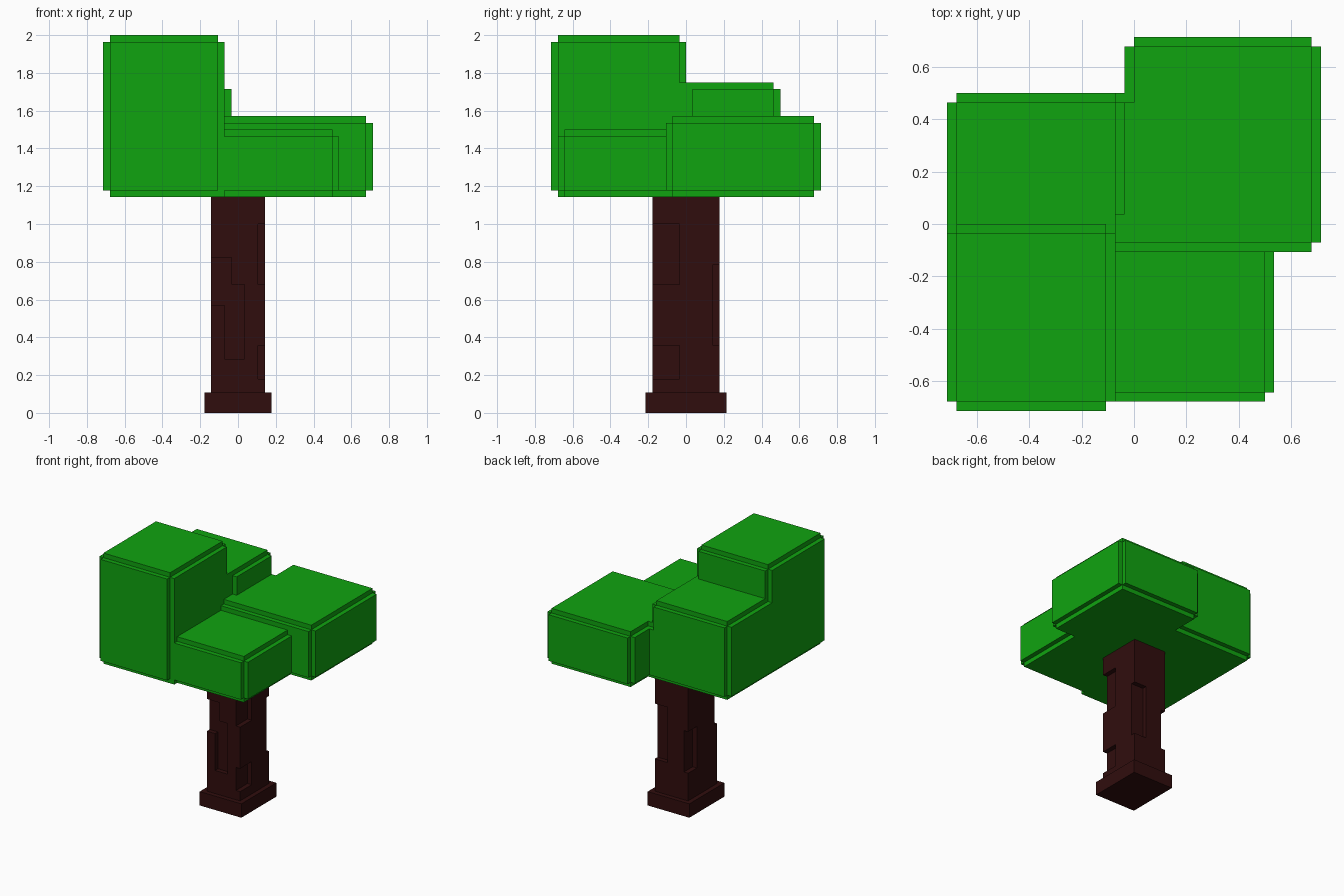
import bpy, bmesh, math

if "Cube" in bpy.data.objects:
    bpy.data.objects.remove(bpy.data.objects["Cube"])

U = 1 / 28  # size of one voxel


def box(x0, x1, y0, y1, z0, z1):
    return {(x, y, z) for x in range(x0, x1) for y in range(y0, y1) for z in range(z0, z1)}


def notched(x0, x1, y0, y1, z0, z1):
    """Block with a one-voxel step cut along every edge."""
    return (box(x0, x1, y0 + 1, y1 - 1, z0 + 1, z1 - 1)
            | box(x0 + 1, x1 - 1, y0, y1, z0 + 1, z1 - 1)
            | box(x0 + 1, x1 - 1, y0 + 1, y1 - 1, z0, z1))


def voxel_object(name, cells, color):
    """Skin the exposed voxel sides and merge coplanar faces."""
    bm = bmesh.new()
    verts = {}

    def vert(p):
        if p not in verts:
            verts[p] = bm.verts.new([c * U for c in p])
        return verts[p]

    for cell in cells:
        for axis in range(3):
            for side in (0, 1):
                near = list(cell)
                near[axis] += 2 * side - 1
                if tuple(near) in cells:
                    continue
                u, v = (axis + 1) % 3, (axis + 2) % 3
                corners = []
                for a, b in ((0, 0), (1, 0), (1, 1), (0, 1)):
                    p = list(cell)
                    p[axis] += side
                    p[u] += a
                    p[v] += b
                    corners.append(vert(tuple(p)))
                bm.faces.new(corners if side else corners[::-1])
    bmesh.ops.dissolve_limit(bm, angle_limit=math.radians(1),
                             verts=bm.verts[:], edges=bm.edges[:])
    mesh = bpy.data.meshes.new(name)
    bm.to_mesh(mesh)
    bm.free()
    mat = bpy.data.materials.new(name + "_color")
    mat.diffuse_color = color
    mat.use_nodes = True
    mat.node_tree.nodes["Principled BSDF"].inputs["Base Color"].default_value = mat.diffuse_color
    mesh.materials.append(mat)
    bpy.context.collection.objects.link(bpy.data.objects.new(name, mesh))


# Trunk with a wider foot and shallow bark recesses
trunk = box(-5, 5, -6, 6, 0, 3) | box(-4, 4, -5, 5, 3, 33)
trunk -= box(-4, -1, -5, -4, 16, 23) | box(-2, 1, -5, -4, 8, 19)   # front
trunk -= box(3, 4, -5, -1, 5, 10) | box(3, 4, -5, -1, 19, 28)      # right
trunk -= box(1, 4, 4, 5, 10, 22)                                   # back
trunk -= box(-4, -3, 2, 5, 9, 18)                                  # left
voxel_object("trunk", trunk, (0.03, 0.004, 0.004, 1))

# Four foliage blocks of different heights
leaves = (notched(-20, -2, -20, 0, 32, 56)     # front left, tallest
          | notched(-20, -1, 0, 14, 32, 49)    # back left
          | notched(-5, 15, -19, 1, 32, 42)    # front right
          | notched(-1, 20, -3, 20, 32, 44))   # back right
# Joints that close the steps between neighbouring blocks
leaves |= box(-20, -4, -3, 3, 33, 48) | box(-19, -2, -3, 3, 33, 49)
leaves |= box(-19, -2, -19, 13, 32, 33)
leaves |= box(-4, 2, -2, 13, 32, 44) | box(-4, 1, 8, 14, 33, 43)
leaves |= box(-4, 2, -3, 0, 33, 43)
voxel_object("foliage", leaves, (0.005, 0.37, 0.005, 1))
